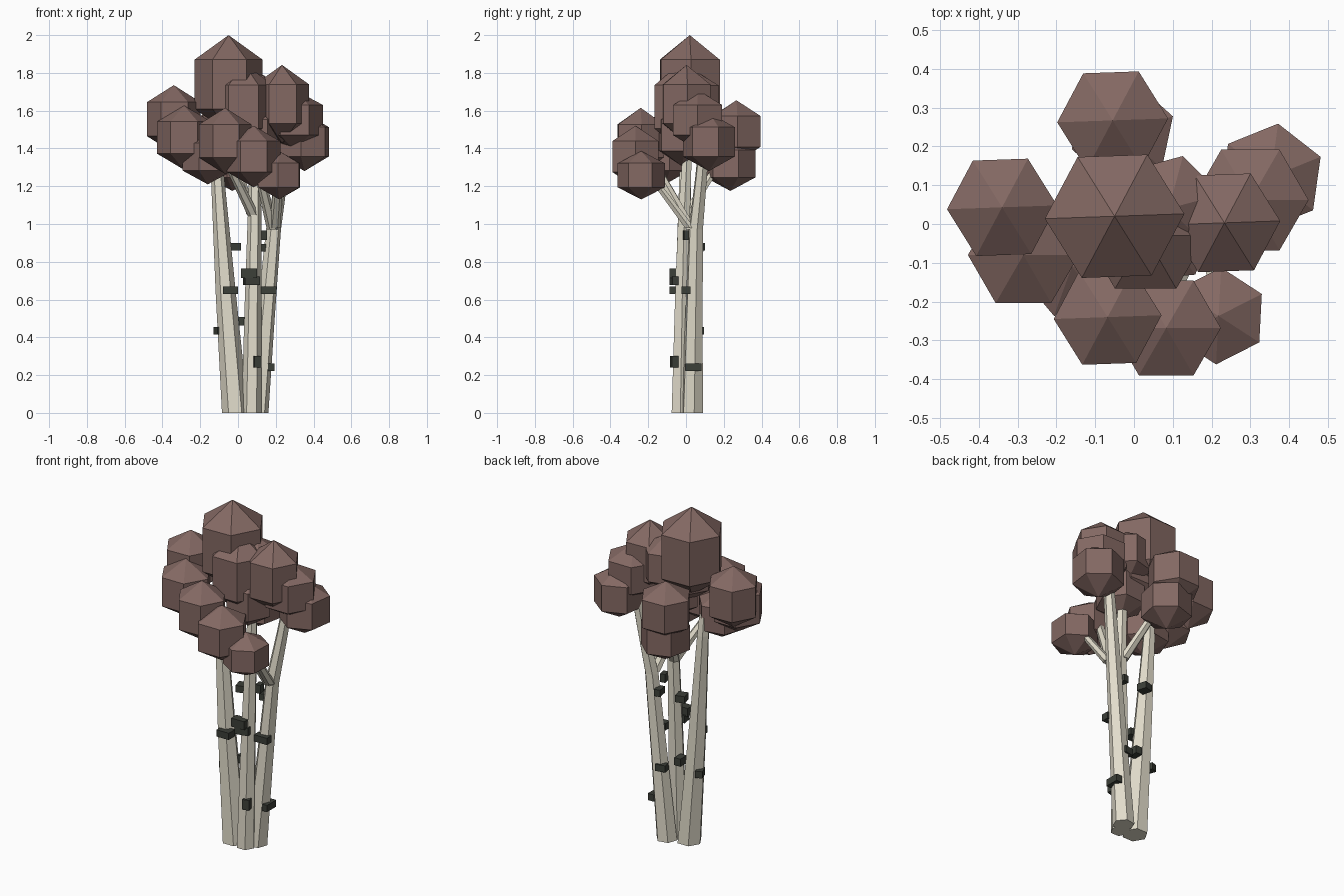
import bpy, bmesh, math


def material(name, rgb):
    m = bpy.data.materials.new(name)
    m.diffuse_color = (*rgb, 1)
    return m


LEAF = material("leaf", (0.23, 0.14, 0.125))
WOOD = material("pale_bark", (0.76, 0.72, 0.60))
DARK = material("dark_bark", (0.045, 0.05, 0.04))


def make(name, bm, mat):
    bmesh.ops.recalc_face_normals(bm, faces=bm.faces)
    me = bpy.data.meshes.new(name)
    bm.to_mesh(me)
    bm.free()
    me.materials.append(mat)
    ob = bpy.data.objects.new(name, me)
    bpy.context.collection.objects.link(ob)
    return ob


def ring(bm, c, r, turn=0):
    """Six points around a centre, in the horizontal plane."""
    return [bm.verts.new((c[0] + r * math.cos(math.radians(60 * i + turn)),
                          c[1] + r * math.sin(math.radians(60 * i + turn)), c[2]))
            for i in range(6)]


def bridge(bm, a, b):
    for i in range(6):
        j = (i + 1) % 6
        bm.faces.new((a[i], a[j], b[j], b[i]))


def leaf_clump(name, x, y, z, r, s, turn):
    """Six-sided, three-ring ball: r is the ring radius, s the half height."""
    bm = bmesh.new()
    lo = ring(bm, (x, y, z - s / 2), r, turn)
    hi = ring(bm, (x, y, z + s / 2), r, turn)
    bridge(bm, lo, hi)
    for edge, end in ((lo, z - s), (hi, z + s)):
        tip = bm.verts.new((x, y, end))
        for i in range(6):
            bm.faces.new((edge[i], edge[(i + 1) % 6], tip))
    make(name, bm, LEAF)


def limb(name, stops, turn=0):
    """Tapered six-sided limb through (x, y, z, radius) stops."""
    bm = bmesh.new()
    rings = [ring(bm, p[:3], p[3], turn) for p in stops]
    for a, b in zip(rings, rings[1:]):
        bridge(bm, a, b)
    bm.faces.new(rings[0])
    bm.faces.new(rings[-1])
    make(name, bm, WOOD)


def bark_mark(name, x, y, z, w, d, h, turn):
    bm = bmesh.new()
    bmesh.ops.create_cube(bm, size=1)
    bmesh.ops.scale(bm, vec=(w, d, h), verts=bm.verts)
    ob = make(name, bm, DARK)
    ob.location = (x, y, z)
    ob.rotation_euler.z = math.radians(turn)


# Crown: x, y, z, ring radius, half height, turn
clumps = [
    (-.05, .02, 1.74, .18, .26, 2),
    (-.34, .043, 1.555, .142, .18, 2),
    (-.285, -.08, 1.457, .143, .17, 0),
    (-.16, -.11, 1.355, .135, .145, 10),
    (-.068, -.24, 1.44, .139, .175, 2),
    (.083, -.268, 1.357, .141, .163, 0),
    (.218, -.237, 1.258, .125, .128, 27),
    (.233, .003, 1.635, .144, .207, 2),
    (.30, .062, 1.55, .15, .16, 0),
    (.352, .121, 1.435, .139, .155, 22),
    (-.055, .267, 1.49, .143, .165, 2),
    (-.03, .235, 1.32, .137, .145, 18),
    (.03, -.03, 1.62, .158, .23, 0),
    (.09, .04, 1.65, .14, .165, 15),
    (.08, -.02, 1.47, .135, .165, 5),
]
for n, c in enumerate(clumps, 1):
    leaf_clump(f"leaf_clump_{n:02}", *c)

# Three trunks
limb("left_trunk", [(-.015, -.01, 0, .07), (-.066, -.01, .65, .053),
                    (-.108, -.005, 1.25, .035), (-.112, -.01, 1.36, .03)])
limb("middle_trunk", [(.072, -.03, 0, .053), (.08, -.02, .6, .044),
                      (.088, -.01, 1.05, .036), (.09, .01, 1.45, .026)])
limb("right_trunk", [(.102, .033, 0, .06), (.146, .042, .5, .049),
                     (.188, .052, .97, .04), (.232, .08, 1.25, .033),
                     (.27, .10, 1.5, .027)], 10)

# Branches reaching into the clumps
limb("front_left_branch", [(.085, -.01, 1.04, .032), (-.07, -.19, 1.36, .024)])
limb("front_branch", [(.185, .03, .97, .032), (.10, -.17, 1.32, .024)])
limb("front_right_branch", [(.195, .02, .98, .03), (.217, -.19, 1.26, .022)])
limb("back_branch", [(.075, .0, 1.05, .03), (-.03, .2, 1.36, .022)])

# Dark bark marks: x, y, z, width, depth, height, turn
marks = [
    (-.04, -.057, .65, .08, .06, .04, 0),
    (-.018, .065, .88, .055, .06, .04, 15),
    (-.10, .01, .435, .04, .06, .04, 20),
    (.015, .03, .485, .04, .06, .045, 0),
    (.11, .07, .435, .06, .04, .04, 10),
    (.058, -.062, .74, .085, .05, .05, 0),
    (.072, -.05, .70, .08, .06, .045, 10),
    (.098, -.05, .27, .04, .06, .06, 15),
    (.162, .0, .65, .085, .045, .04, 0),
    (.172, .04, .242, .04, .085, .04, 0),
    (.135, .01, .94, .03, .045, .05, 10),
    (.132, .06, .875, .035, .06, .04, 10),
]
for n, m in enumerate(marks, 1):
    bark_mark(f"bark_mark_{n:02}", *m)
